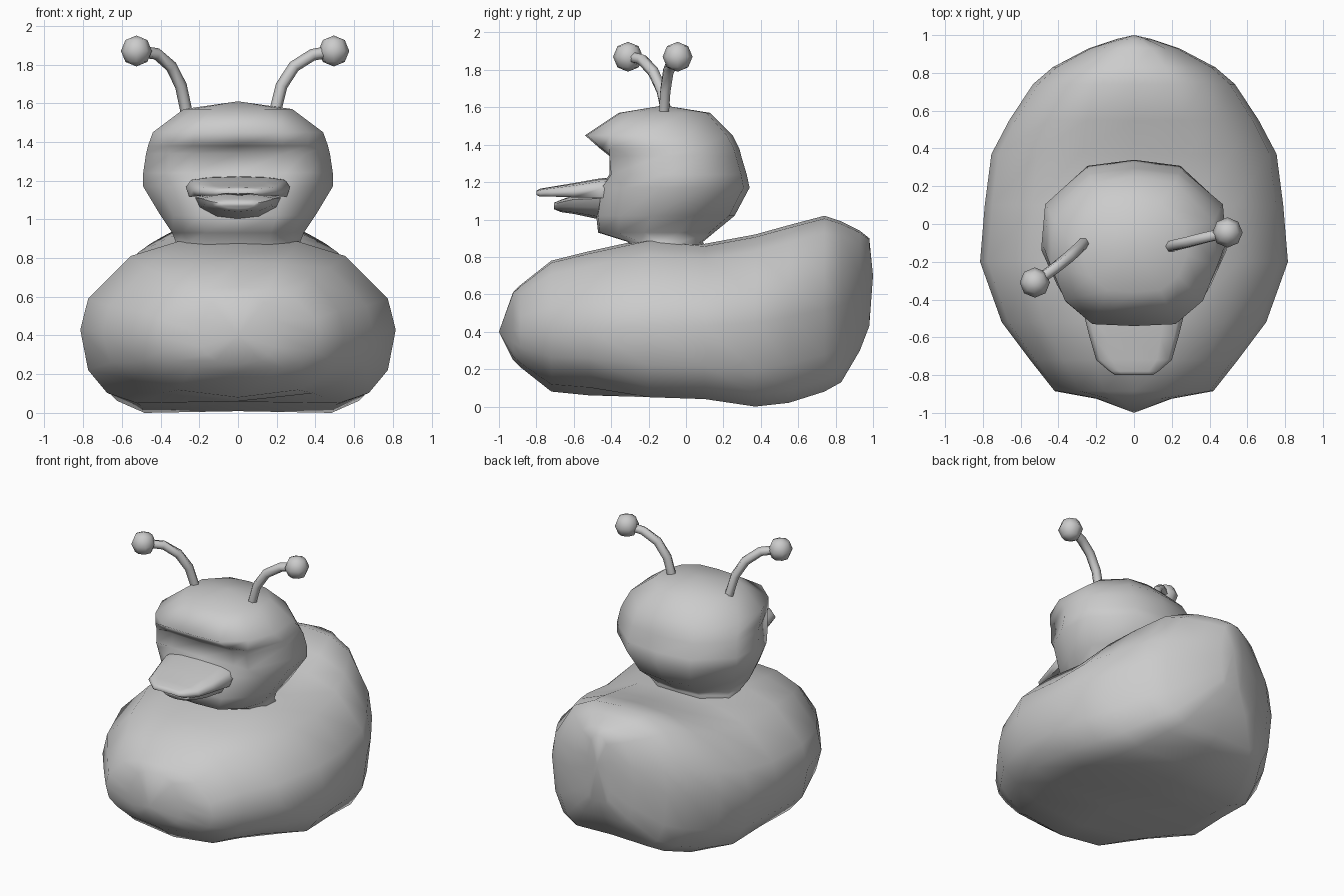
import bpy, bmesh
from mathutils import Vector

if "Cube" in bpy.data.objects:
    bpy.data.objects.remove(bpy.data.objects["Cube"])


def loft(name, rings, start=None, end=None, angle=1.2):
    """Skin a list of equal rings; close the ends with a pole or an n-gon."""
    bm = bmesh.new()
    vr = [[bm.verts.new(p) for p in r] for r in rings]
    n = len(vr[0])
    for a, b in zip(vr, vr[1:]):
        for i in range(n):
            j = (i + 1) % n
            bm.faces.new((a[i], a[j], b[j], b[i]))
    for ring, pole in ((vr[0], start), (vr[-1], end)):
        if pole:
            p = bm.verts.new(pole)
            for i in range(n):
                bm.faces.new((ring[i], ring[(i + 1) % n], p))
        else:
            bm.faces.new(ring)
    bmesh.ops.recalc_face_normals(bm, faces=bm.faces)
    me = bpy.data.meshes.new(name)
    bm.to_mesh(me)
    bm.free()
    ob = bpy.data.objects.new(name, me)
    bpy.context.collection.objects.link(ob)
    smooth(ob, angle)
    return ob


def smooth(ob, angle=1.2):
    bpy.ops.object.select_all(action='DESELECT')
    ob.select_set(True)
    bpy.context.view_layer.objects.active = ob
    bpy.ops.object.shade_smooth_by_angle(angle=angle)


def mirrored(half):
    """Complete a half outline that starts and ends on x = 0."""
    return half + [(-x, y) for x, y in half[-2:0:-1]]


def cross_section(profile, y, mid, top, bot, hw):
    return [(u * hw, y, mid + v * ((top - mid) if v > 0 else (mid - bot)))
            for u, v in profile]


# Body with raised tail: sections along y (y, mid, top, bottom, half width)
upper_half = [(0, 1), (.38, .97), (.68, .81), (.95, .34), (1, 0)]
back_profile = mirrored(upper_half + [(.95, -.55), (.83, -.86), (.64, -1), (0, -.98)])
front_profile = mirrored(upper_half + [(.94, -.43), (.79, -.68), (.56, -.88), (0, -1)])
body_sections = [(-.925, .41, .61, .25, .20), (-.885, .40, .65, .21, .42),
                 (-.72, .40, .78, .08, .55), (-.52, .41, .83, .06, .70),
                 (-.20, .43, .90, .05, .815), (.10, .43, .87, .04, .79),
                 (.37, .45, .92, .00, .755), (.55, .48, .97, .02, .66),
                 (.74, .52, 1.02, .08, .535), (.83, .54, .99, .13, .43),
                 (.93, .59, .94, .30, .24), (.98, .65, .90, .43, .09)]
loft("body", [cross_section(front_profile if s[0] < -.3 else back_profile, *s)
              for s in body_sections],
     start=(0, -1, .40), end=(0, 1, .70), angle=3)

# Head rings: z, half width, back y, front y, cheek point (width fraction, y)
head_rings = [(.80, .38, .14, -.34, None), (.88, .32, .09, -.31, None),
              (.93, .34, .15, -.47, None), (1.02, .40, .26, -.48, None),
              (1.17, .49, .34, -.46, None), (1.24, .49, .325, -.41, (.74, -.40)),
              (1.34, .475, .295, -.41, (.74, -.41)), (1.38, .465, .285, -.46, (.78, -.41)),
              (1.45, .44, .25, -.54, None), (1.57, .28, .13, -.36, None)]


def head_ring(z, hw, b, f, cheek):
    mid, half = (b + f) / 2, (b - f) / 2
    u, v = cheek or (.83, mid - .66 * half)
    pts = [(0, f), (.5, f + .01), (u, v)]
    pts += [(a, mid - c * half) for a, c in ((1, .2), (.96, -.4), (.5, -.92), (0, -1))]
    return [(x * hw, y, z) for x, y in mirrored(pts)]


loft("head", [head_ring(*r) for r in head_rings], end=(0, -.12, 1.61), angle=3)

# Bill halves: sections along y
upper_profile = mirrored([(0, 1), (.6, .9), (.9, .7), (1, 0), (.93, -.9), (.5, -.5), (0, -.8)])
loft("upper_bill", [cross_section(upper_profile, *s) for s in [
    (-.38, 1.165, 1.225, 1.11, .25), (-.46, 1.165, 1.22, 1.11, .27),
    (-.60, 1.15, 1.195, 1.115, .235), (-.72, 1.145, 1.175, 1.12, .20),
    (-.78, 1.14, 1.165, 1.12, .13), (-.80, 1.14, 1.155, 1.13, .10)]])
lower_profile = mirrored([(0, 1), (.6, .9), (1, .5), (.9, -.3), (.5, -.85), (0, -1)])
loft("lower_bill", [cross_section(lower_profile, *s) for s in [
    (-.38, 1.09, 1.13, 1.00, .21), (-.46, 1.09, 1.135, 1.00, .22),
    (-.60, 1.085, 1.13, 1.03, .19), (-.67, 1.08, 1.105, 1.04, .14),
    (-.705, 1.075, 1.09, 1.055, .09)]])

# Antennae: bent stalks with a faceted ball at the tip
antennae = {
    "left": [(-.265, -.10, 1.55), (-.295, -.13, 1.69), (-.345, -.175, 1.79),
             (-.42, -.235, 1.855), (-.525, -.31, 1.87)],
    "right": [(.19, -.12, 1.55), (.225, -.11, 1.69), (.29, -.095, 1.79),
              (.385, -.07, 1.85), (.495, -.045, 1.87)],
}
for side, path in antennae.items():
    pts = [Vector(p) for p in path]
    rings = []
    for i, p in enumerate(pts):
        d = (pts[min(i + 1, len(pts) - 1)] - pts[max(i - 1, 0)]).normalized()
        s = d.cross(Vector((0, 1, 0))).normalized()
        t = d.cross(s)
        hexagon = [(1, 0), (.5, .87), (-.5, .87), (-1, 0), (-.5, -.87), (.5, -.87)]
        rings.append([p + .031 * (a * s + b * t) for a, b in hexagon])
    loft(side + "_antenna", rings)
    bpy.ops.mesh.primitive_uv_sphere_add(segments=8, ring_count=4, radius=.08,
                                         location=pts[-1])
    ball = bpy.context.object
    ball.name = side + "_antenna_ball"
    smooth(ball)
